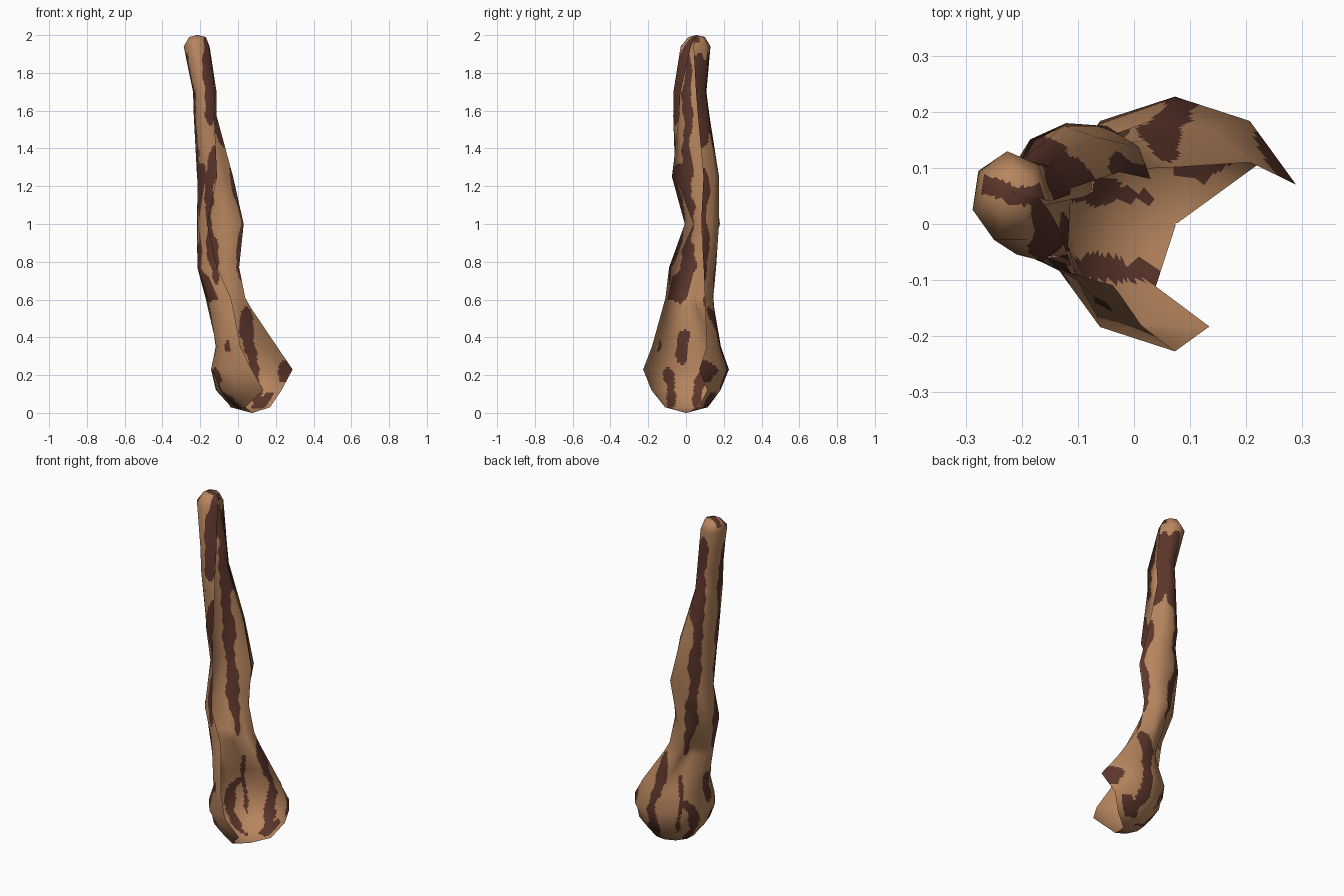
import bpy, math
from mathutils import Vector

if "Cube" in bpy.data.objects:
    bpy.data.objects.remove(bpy.data.objects["Cube"])

# Open, split wooden club: each level is an arc of an ellipse
# z, centre x, centre y, radius x, radius y, start angle, end angle
LEVELS = [
    (0.03, .075, 0, .117, .117, 252, 36),
    (0.12, .075, 0, .192, .192, 288, 36),
    (0.23, .073, 0, .227, .227, 270, 18),
    (0.35, .06, 0, .182, .187, 255, 36),
    (0.55, -.03, .015, .13, .14, 272, 38),
    (0.61, -.055, .02, .118, .13, 278, 38),
    (0.77, -.1, .035, .12, .125, 265, 28),
    (1.00, -.095, .08, .125, .102, 238, 0),
    (1.25, -.12, .05, .1, .125, 275, 20),
    (1.57, -.172, .03, .063, .098, 318, 20),
    (1.70, -.175, .022, .065, .09, 325, 20),
    (1.94, -.22, .047, .07, .083, 345, -5),
    (1.99, -.215, .055, .045, .045, 350, -10),
]
# closed ends: the first and last level shrunk to a point
first, last = LEVELS[0], LEVELS[-1]
tiny = (.002, .002)
LEVELS = [(0, *first[1:3], *tiny, *first[5:])] + LEVELS + [(2, *last[1:3], *tiny, *last[5:])]
DENT = {0.55: .45, 0.61: .35, 0.77: .8}      # hollow pressed into the neck
SEG, SUB = 7, 12

P = []
for z, cx, cy, rx, ry, a0, a1 in LEVELS:
    row = []
    for j in range(SEG + 1):
        a = math.radians(a0 + (a1 - a0) * j / SEG)
        k = DENT.get(z, 1.0) if j == 4 else 1.0
        row.append(Vector((cx + rx * k * math.cos(a), cy + ry * k * math.sin(a), z)))
    P.append(row)

# Soft normals of the coarse form
n = len(P)
N = []
for i in range(n):
    row = []
    for j in range(SEG + 1):
        dz = P[min(i + 1, n - 1)][j] - P[max(i - 1, 0)][j]
        dt = P[i][min(j + 1, SEG)] - P[i][max(j - 1, 0)]
        v = dz.cross(dt)
        if i in (0, n - 1):
            v = Vector((0, 0, 1 if i else -1))
        row.append(v.normalized())
    N.append(row)


def blend(A, i, j, u, v):
    j2, i2 = min(j + 1, SEG), min(i + 1, n - 1)
    low = A[i][j].lerp(A[i][j2], v)
    return low.lerp(A[i2][j].lerp(A[i2][j2], v), u)


# Upright grain streaks: direction measured, arc range, half width,
# bottom height and offset, top height and offset
X, Y, D = Vector((1, 0, 0)), Vector((0, 1, 0)), Vector((1, 1, 0))
STREAKS = [
    (X, 0, 2.4, .03, 1.52, -.14, 2.02, -.165),   # front of shaft
    (X, 0, 2.4, .03, 1.08, -.16, 1.42, -.12),
    (X, 0, 2.4, .022, .68, -.12, 1.1, -.16),
    (D, 3, 7, .045, .56, .03, 1.9, -.08),        # back of shaft
    (D, 1, 3.5, .03, .58, -.19, 1.35, -.21),     # left of shaft
    (Y, 1, 3.4, .024, .6, 0, 1.9, .01),
    (Y, 5, 7, .018, .7, .1, 1.3, .1),            # split edge
    (X, 3.6, 7, .034, .04, .1, .56, .035),       # bulb
    (Y, 1, 4, .028, .25, -.02, .44, -.01),
    (Y, 0, 2.6, .028, .015, -.08, .24, -.09),
    (Y, 2, 4.2, .026, .015, .04, .3, .12),
    (D, 3, 4.6, .016, .1, .1, .45, .07),
    (X, 5, 7, .032, .02, .1, .11, .17),
    (X, 5, 7, .03, .16, .25, .28, .25),
    (X, 0, 1.6, .018, .32, -.05, .38, -.05),
]


def is_grain(p, t):
    z = p.z
    for k, (d, t0, t1, w, z0, c0, z1, c1) in enumerate(STREAKS):
        if z0 < z < z1 and t0 < t < t1:
            s = (z - z0) / (z1 - z0)
            c = c0 + (c1 - c0) * s + .007 * math.sin(23 * z + 2 * k)
            w *= min(1, 2.6 * math.sqrt(s * (1 - s)) + .15)
            w *= .95 + .18 * math.sin(19 * z + 1.7 * k) + .12 * math.sin(61 * z + k)
            if abs(d.dot(p) - c) < w:
                return True
    # dark band over the tip
    return z > 1.965 and abs(p.y - .06 - .01 * math.sin(40 * p.x)) < .017


# Fine grid laid over the coarse form so streaks can be cut as faces
rows = []
for i in range(n - 1):
    steps = max(4, math.ceil((LEVELS[i + 1][0] - LEVELS[i][0]) / .012))
    rows += [(i, s / steps) for s in range(steps)]
rows.append((n - 1, 0.0))
cols = SEG * SUB + 1
verts, norms, faces, mats = [], [], [], []
for i, u in rows:
    for c in range(cols):
        j, v = c // SUB, (c % SUB) / SUB
        verts.append(blend(P, i, j, u, v))
        norms.append(blend(N, i, j, u, v).normalized())
for r in range(len(rows) - 1):
    for c in range(cols - 1):
        a = r * cols + c
        faces.append((a, a + cols, a + cols + 1, a + 1))
        mid = (verts[a] + verts[a + cols + 1]) / 2
        mats.append(int(is_grain(mid, (c + .5) / SUB)))

mesh = bpy.data.meshes.new("wooden_club")
mesh.from_pydata(verts, [], faces)
for name, col in (("light wood", (.47, .235, .112, 1)), ("dark grain", (.105, .036, .024, 1))):
    m = bpy.data.materials.new(name)
    m.diffuse_color = col
    m.use_nodes = True
    m.node_tree.nodes["Principled BSDF"].inputs["Base Color"].default_value = m.diffuse_color
    mesh.materials.append(m)
for p, m in zip(mesh.polygons, mats):
    p.material_index = m
    p.use_smooth = True
mesh.update()
mesh.normals_split_custom_set_from_vertices(norms)
club = bpy.data.objects.new("wooden_club", mesh)
bpy.context.collection.objects.link(club)
